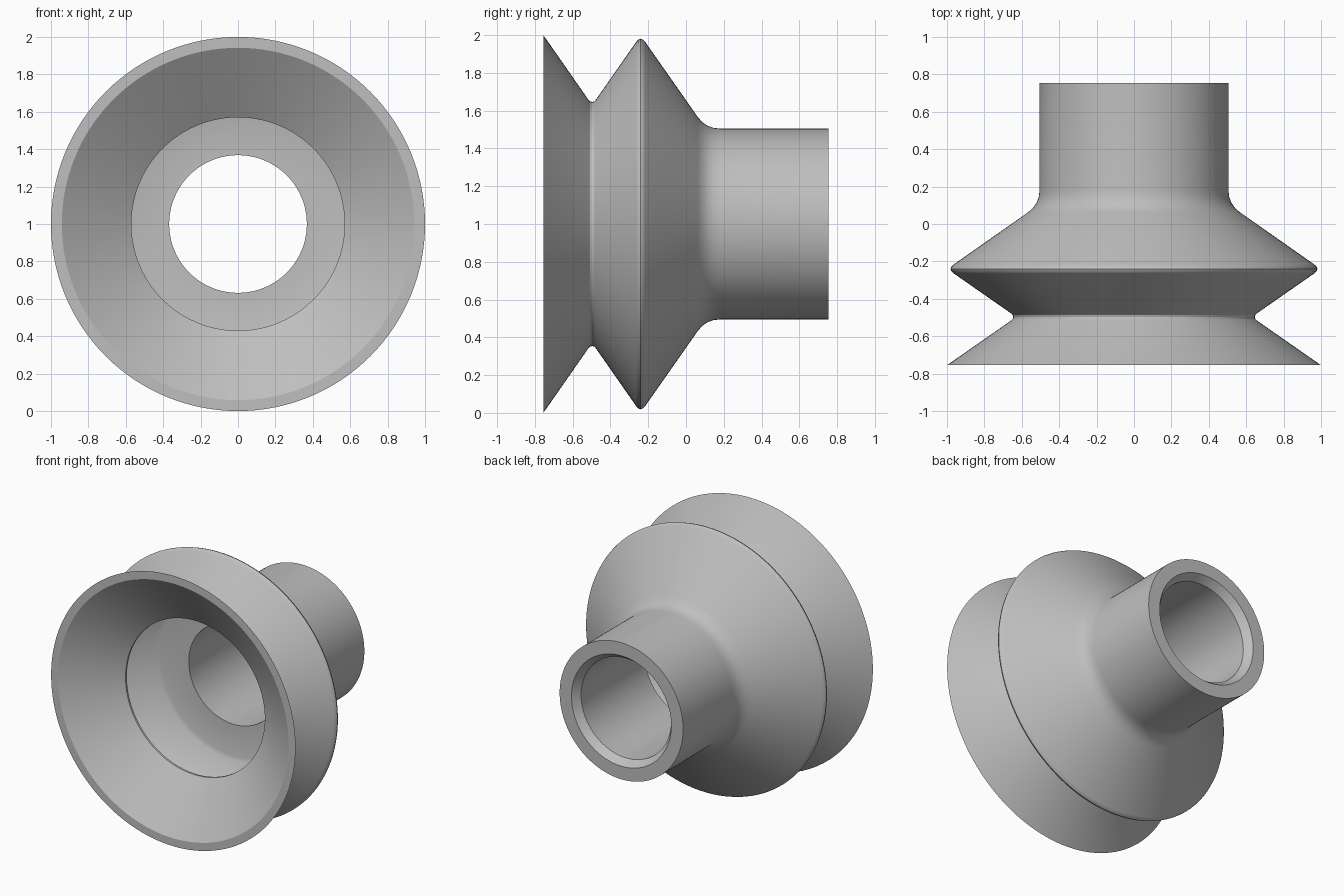
import bpy
import bmesh
import math
from mathutils import Matrix

cube = bpy.data.objects.get("Cube")
if cube:
    bpy.data.objects.remove(cube, do_unlink=True)

SEGMENTS = 128


def material(name, rgb):
    mat = bpy.data.materials.new(name)
    mat.use_nodes = True
    mat.diffuse_color = (*rgb, 1)
    mat.node_tree.nodes["Principled BSDF"].inputs["Base Color"].default_value = (*rgb, 1)
    return mat


def lathe(name, profile, mat):
    """Spin a closed (y, radius) profile around the y axis at height 1."""
    bm = bmesh.new()
    verts = [bm.verts.new((0, y, r)) for y, r in profile]
    edges = [bm.edges.new((a, b)) for a, b in zip(verts, verts[1:] + verts[:1])]
    bmesh.ops.spin(bm, geom=verts + edges, cent=(0, 0, 0), axis=(0, 1, 0),
                   angle=math.tau, steps=SEGMENTS, use_merge=True)
    bmesh.ops.remove_doubles(bm, verts=bm.verts, dist=0.0001)
    bmesh.ops.recalc_face_normals(bm, faces=bm.faces)
    bmesh.ops.transform(bm, matrix=Matrix.Translation((0, 0, 1)), verts=bm.verts)
    mesh = bpy.data.meshes.new(name)
    bm.to_mesh(mesh)
    bm.free()
    mesh.materials.append(mat)
    obj = bpy.data.objects.new(name, mesh)
    bpy.context.collection.objects.link(obj)
    bpy.ops.object.select_all(action="DESELECT")
    obj.select_set(True)
    bpy.context.view_layer.objects.active = obj
    bpy.ops.object.shade_smooth_by_angle(angle=math.radians(30))
    return obj


# Outer skin: flared lip, rounded valley, rounded ridge, filleted neck
outer = [(-0.755, 1.0), (-0.518, 0.66), (-0.508, 0.649), (-0.497, 0.646),
         (-0.486, 0.649), (-0.476, 0.66), (-0.264, 0.964), (-0.253, 0.976),
         (-0.24, 0.981), (-0.227, 0.976), (-0.216, 0.964), (0.06, 0.57),
         (0.085, 0.54), (0.115, 0.52), (0.145, 0.509), (0.18, 0.505),
         (0.755, 0.505)]

# Inner skin: chamfered bore, hollow chamber, cup cone
inner = [(0.755, 0.408), (0.7, 0.368), (-0.05, 0.368), (-0.05, 0.6),
         (-0.06, 0.63), (-0.225, 0.875), (-0.24, 0.885), (-0.255, 0.875),
         (-0.485, 0.57), (-0.5, 0.57), (-0.755, 0.942)]

lathe("bellows_suction_cup", outer + inner, material("grey rubber", (0.52, 0.52, 0.52)))
